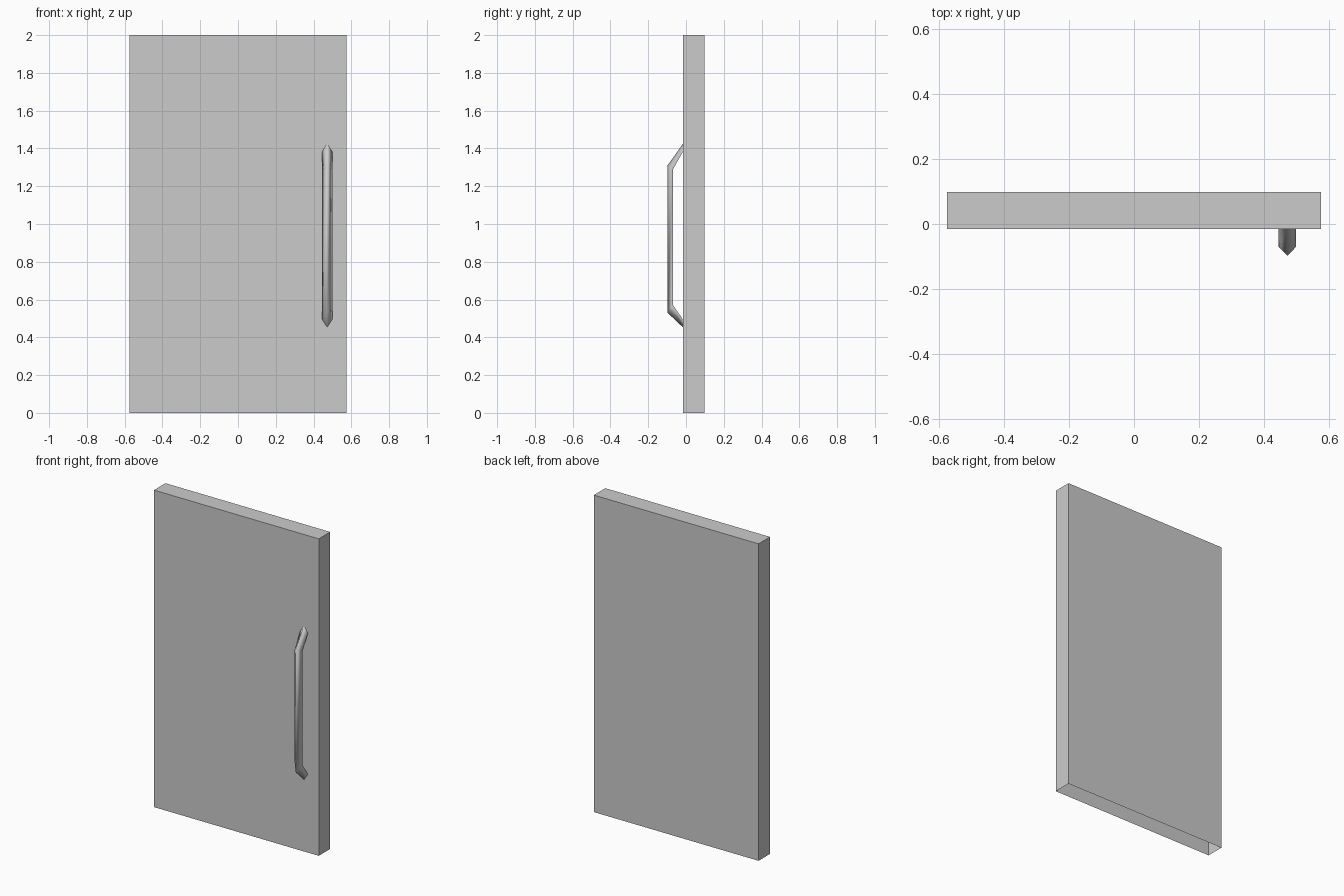
import bpy
import bmesh
from mathutils import Vector

if "Cube" in bpy.data.objects:
    bpy.data.objects.remove(bpy.data.objects["Cube"], do_unlink=True)

# One plain grey finish
grey = bpy.data.materials.new("plain grey")
grey.use_nodes = True
color = (0.6, 0.6, 0.6, 1)
grey.diffuse_color = color
grey.node_tree.nodes["Principled BSDF"].inputs["Base Color"].default_value = color


def add_object(name, bm):
    mesh = bpy.data.meshes.new(name)
    bm.to_mesh(mesh)
    bm.free()
    obj = bpy.data.objects.new(name, mesh)
    bpy.context.collection.objects.link(obj)
    mesh.materials.append(grey)
    return obj


FRONT, BACK = -0.016, 0.098

# Door slab, open underneath
bm = bmesh.new()
bmesh.ops.create_cube(bm, size=1)
for v in bm.verts:
    v.co = Vector((v.co.x * 1.15, (FRONT + BACK) / 2 + v.co.y * (BACK - FRONT), v.co.z * 2 + 1))
bm.normal_update()
bmesh.ops.delete(bm, geom=[f for f in bm.faces if f.normal.z < -0.9], context="FACES_ONLY")
add_object("door_panel", bm)

# Pull handle: a triangular bar bent towards the door at both ends
HANDLE_X, HALF_WIDTH = 0.472, 0.027
ridge = [(FRONT, 0.453), (-0.098, 0.53), (-0.098, 1.31), (FRONT, 1.425)]
inner = [(FRONT, 0.495), (-0.07, 0.572), (-0.07, 1.288), (FRONT, 1.383)]
bm = bmesh.new()
rings = []
for (ry, rz), (iy, iz) in zip(ridge, inner):
    rings.append([bm.verts.new((HANDLE_X - HALF_WIDTH, iy, iz)),
                  bm.verts.new((HANDLE_X, ry, rz)),
                  bm.verts.new((HANDLE_X + HALF_WIDTH, iy, iz))])
for low, high in zip(rings, rings[1:]):
    for i in range(3):
        j = (i + 1) % 3
        bm.faces.new((low[i], low[j], high[j], high[i]))
bmesh.ops.recalc_face_normals(bm, faces=bm.faces)
for f in bm.faces:
    f.smooth = True
add_object("pull_handle", bm)
